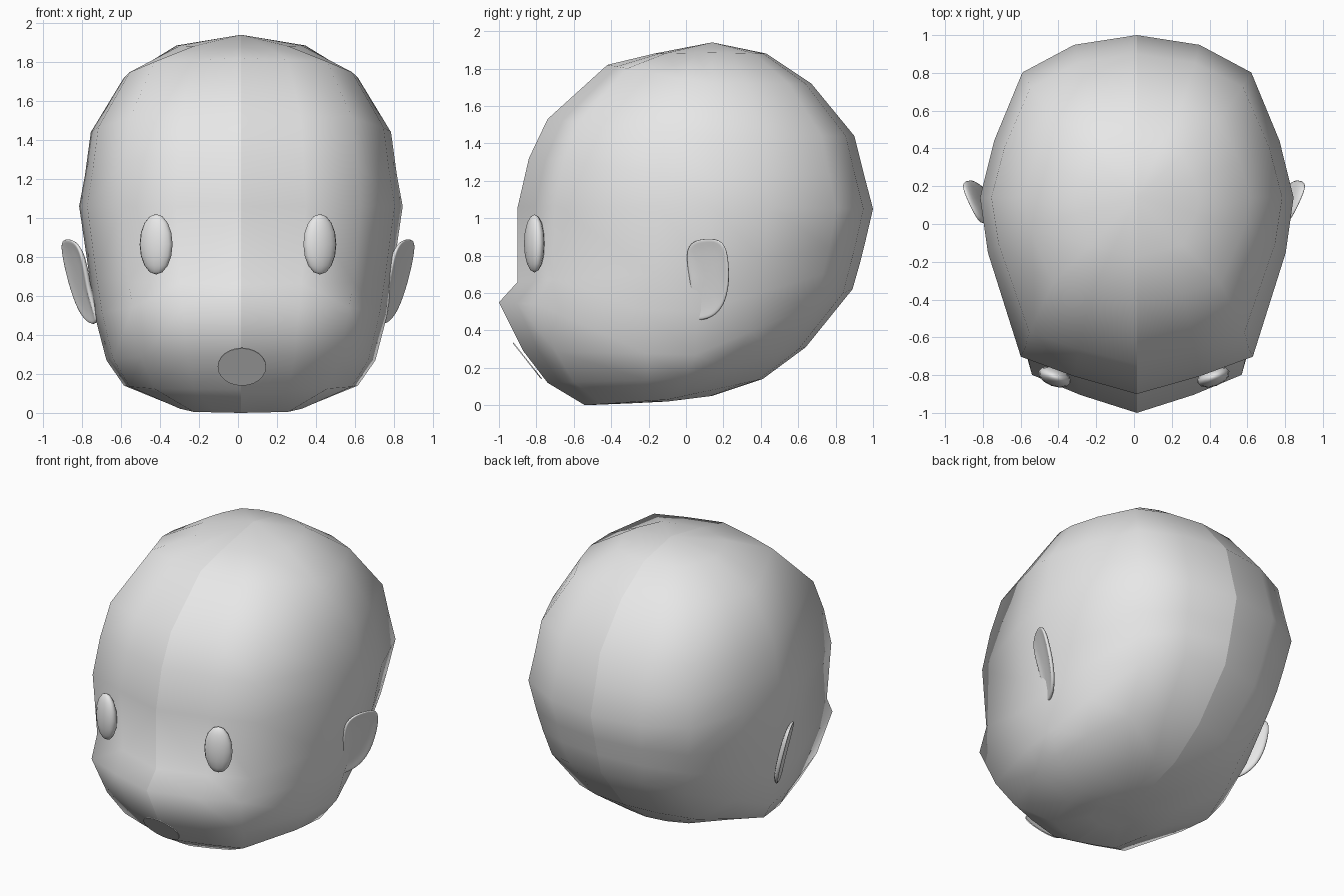
import bpy, bmesh, math
from mathutils import Vector

if "Cube" in bpy.data.objects:
    bpy.data.objects.remove(bpy.data.objects["Cube"], do_unlink=True)

grey = bpy.data.materials.new("plain_grey")
grey.use_nodes = True
grey.diffuse_color = (0.8, 0.8, 0.8, 1)
grey.node_tree.nodes["Principled BSDF"].inputs["Base Color"].default_value = (0.8, 0.8, 0.8, 1)


def make_object(name, bm, smooth=True):
    bmesh.ops.recalc_face_normals(bm, faces=bm.faces)
    mesh = bpy.data.meshes.new(name)
    bm.to_mesh(mesh)
    bm.free()
    for p in mesh.polygons:
        p.use_smooth = smooth
    mesh.materials.append(grey)
    obj = bpy.data.objects.new(name, mesh)
    bpy.context.collection.objects.link(obj)
    return obj


# Head: one half lofted through tilted rings, then mirrored with a seam
# Half-ring outline from front to back: (share of width, share of depth)
OUTLINE = [(0, -1), (0.4, -0.91), (0.74, -0.81), (0.95, -0.28), (1, 0),
           (0.91, 0.35), (0.73, 0.77), (0.4, 0.94), (0, 1)]
# Each ring: front y, z / half width, side y, z / back y, z
RINGS = [
    (-0.17, 1.88, 0.33, 0.14, 1.885, 0.43, 1.88),
    (-0.42, 1.82, 0.60, 0.14, 1.72, 0.67, 1.72),
    (-0.74, 1.53, 0.77, 0.14, 1.44, 0.90, 1.44),
    (-0.84, 1.32, 0.80, 0.14, 1.22, 0.95, 1.24),
    (-0.90, 1.06, 0.83, 0.14, 1.06, 1.00, 1.05),
    (-0.90, 0.66, 0.78, 0.12, 0.72, 0.96, 0.88),
    (-1.00, 0.55, 0.75, 0.06, 0.50, 0.93, 0.76),
    (-0.87, 0.29, 0.69, 0.05, 0.27, 0.89, 0.62),
    (-0.74, 0.12, 0.60, 0.00, 0.14, 0.64, 0.31),
    (-0.54, 0.00, 0.33, -0.10, 0.03, 0.41, 0.14),
    (-0.30, 0.01, 0.15, -0.10, 0.02, 0.14, 0.05),
]
bm = bmesh.new()
rows = []
for yf, zf, w, ys, zs, yb, zb in RINGS:
    row = []
    for u, t in OUTLINE:
        end_y, end_z = (yf, zf) if t < 0 else (yb, zb)
        row.append(bm.verts.new((u * w, ys + (end_y - ys) * abs(t), zs + (end_z - zs) * abs(t))))
    rows.append(row)
for a, b in zip(rows, rows[1:]):
    for i in range(len(OUTLINE) - 1):
        bm.faces.new((a[i], a[i + 1], b[i + 1], b[i]))
for pole, row in (((0, 0.14, 1.94), rows[0]), ((0, -0.1, 0.02), rows[-1])):
    tip = bm.verts.new(pole)
    for a, b in zip(row, row[1:]):
        bm.faces.new((tip, a, b))
bmesh.ops.recalc_face_normals(bm, faces=bm.faces)
# Keep the shell facing outward
bm.faces.ensure_lookup_table()
side = max(bm.faces, key=lambda f: f.calc_center_median().x)
flip = side.normal.x < 0
head = make_object("head", bm)
if flip:
    head.data.flip_normals()
head.location.x = 0.015
mirror = head.modifiers.new("Mirror", "MIRROR")
mirror.use_mirror_merge = False


# Eyes: slim ovals sunk in the face
def eye(name, s):
    bm = bmesh.new()
    bmesh.ops.create_uvsphere(bm, u_segments=12, v_segments=8, radius=1)
    obj = make_object(name, bm)
    obj.scale = (0.09, 0.05, 0.155)
    obj.rotation_euler.z = s * math.radians(20)
    obj.location = (s * 0.42, -0.81, 0.865)


# Ears: leaning, dished plates with a rounded rim
EAR = [(0.01, 0.84), (0.06, 0.89), (0.18, 0.9), (0.24, 0.85), (0.25, 0.65),
       (0.22, 0.53), (0.16, 0.465), (0.07, 0.445), (0.02, 0.48), (0.045, 0.6), (0.02, 0.72)]


def ear(name, s):
    bm = bmesh.new()
    verts = [bm.verts.new((s * (0.69 + 0.25 * (z - 0.48) + 0.45 * (y - 0.03)), y, z)) for y, z in EAR]
    face = bm.faces.new(verts)
    front = bmesh.ops.extrude_face_region(bm, geom=[face])["geom"]
    outer = [g for g in front if isinstance(g, bmesh.types.BMFace)]
    bmesh.ops.translate(bm, verts=[g for g in front if isinstance(g, bmesh.types.BMVert)],
                        vec=Vector((s * 0.05, -0.02, 0)))
    bmesh.ops.inset_region(bm, faces=outer, thickness=0.035)
    bmesh.ops.translate(bm, verts=outer[0].verts[:], vec=Vector((-s * 0.02, 0.008, 0)))
    obj = make_object(name, bm)
    obj.modifiers.new("Subdivision", "SUBSURF").levels = 2
    obj.modifiers["Subdivision"].render_levels = 2


for word, s in (("left", 1), ("right", -1)):
    eye(word + "_eye", s)
    ear(word + "_ear", s)

# Mouth: thin oval plate on the slope under the muzzle
bm = bmesh.new()
bmesh.ops.create_cone(bm, cap_ends=True, segments=24, radius1=1, radius2=1, depth=0.006)
mouth = make_object("mouth", bm, smooth=False)
mouth.scale = (0.124, 0.122, 1)
mouth.rotation_euler = Vector((0, -0.19, -0.15)).to_track_quat("Z", "Y").to_euler()
mouth.location = (0.02, -0.848, 0.237)
